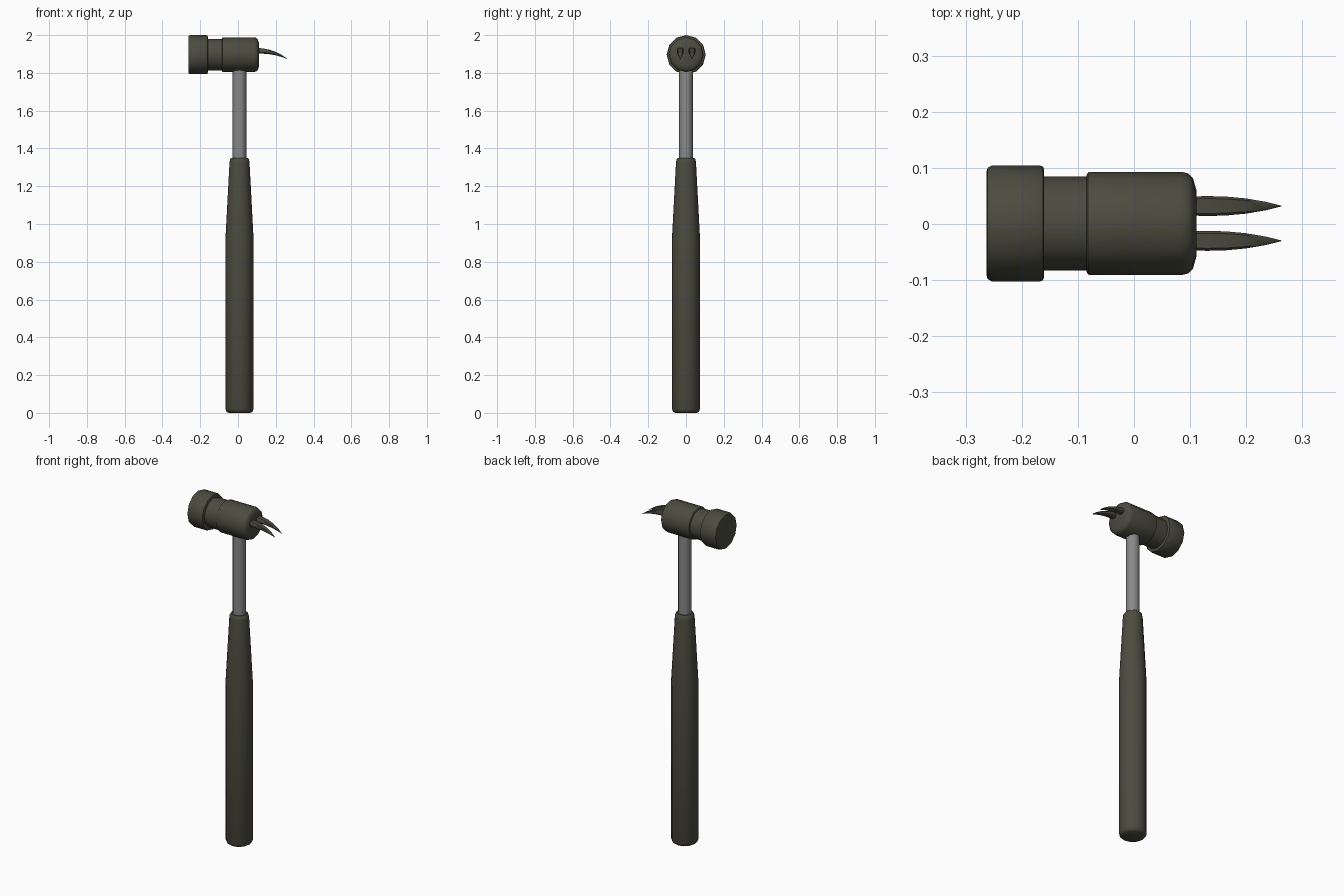
import bpy, bmesh, math
from mathutils import Vector

if "Cube" in bpy.data.objects:
    bpy.data.objects.remove(bpy.data.objects["Cube"])


def material(name, rgb):
    m = bpy.data.materials.new(name)
    m.diffuse_color = (*rgb, 1.0)
    m.use_nodes = True
    m.node_tree.nodes["Principled BSDF"].inputs["Base Color"].default_value = m.diffuse_color
    return m


OLIVE = material("dark olive", (0.072, 0.071, 0.050))
STEEL = material("grey steel", (0.25, 0.25, 0.25))


def loft(name, rings, mat, angle=40):
    """Skin a list of equal-length closed rings, capping both ends."""
    bm = bmesh.new()
    rows = [[bm.verts.new(p) for p in ring] for ring in rings]
    n = len(rows[0])
    for a, b in zip(rows, rows[1:]):
        for i in range(n):
            j = (i + 1) % n
            bm.faces.new((a[i], a[j], b[j], b[i]))
    bm.faces.new(rows[0][::-1])
    bm.faces.new(rows[-1])
    bmesh.ops.recalc_face_normals(bm, faces=bm.faces)
    me = bpy.data.meshes.new(name)
    bm.to_mesh(me)
    bm.free()
    me.materials.append(mat)
    ob = bpy.data.objects.new(name, me)
    bpy.context.collection.objects.link(ob)
    bpy.ops.object.select_all(action='DESELECT')
    ob.select_set(True)
    bpy.context.view_layer.objects.active = ob
    bpy.ops.object.shade_smooth_by_angle(angle=math.radians(angle))
    return ob


def turned(name, profile, mat, origin, axis, sides=12):
    """Revolve (distance, radius) pairs about the x or z axis."""
    rings = []
    for d, r in profile:
        ring = []
        for i in range(sides):
            t = 2 * math.pi * i / sides
            c, s = r * math.cos(t), r * math.sin(t)
            ring.append(Vector(origin) + Vector((d, c, s) if axis == 'x' else (c, s, d)))
        rings.append(ring)
    return loft(name, rings, mat)


# Handle: tapered grip and steel shaft
HX = 0.008
turned("grip", [(0, 0.058), (0.006, 0.068), (0.02, 0.074), (0.93, 0.074),
                (1.325, 0.053), (1.342, 0.050), (1.35, 0.043)], OLIVE, (HX, 0, 0), 'z')
turned("shaft", [(1.30, 0.036), (1.86, 0.036)], STEEL, (HX, 0, 0), 'z')

# Head: striking face, neck and body along x
HEAD = (0, 0.001, 1.8965)
turned("striking_face", [(-0.263, 0.092), (-0.261, 0.099), (-0.253, 0.1035),
                         (-0.168, 0.1035), (-0.162, 0.101), (-0.16, 0.095)],
       OLIVE, HEAD, 'x')
turned("neck", [(-0.17, 0.084), (-0.07, 0.084)], OLIVE, HEAD, 'x')
turned("head_body", [(-0.085, 0.085), (-0.082, 0.091), (-0.078, 0.092), (0.085, 0.092),
                     (0.097, 0.089), (0.105, 0.081), (0.111, 0.060)], OLIVE, HEAD, 'x')

# Pair of curved claws: (x, top z, bottom z, half width)
STATIONS = [(0.09, 1.932, 1.902, 0.0165), (0.13, 1.930, 1.902, 0.0178),
            (0.165, 1.923, 1.899, 0.0168), (0.20, 1.911, 1.893, 0.0135),
            (0.235, 1.893, 1.883, 0.0075), (0.263, 1.873, 1.872, 0.0006)]
SECTION = [(1, 0.6), (0.75, 1), (-0.75, 1), (-1, 0.6),
           (-1, -0.5), (-0.6, -1), (0.6, -1), (1, -0.5)]
for side, label in ((-1, "front"), (1, "back")):
    rings = [[(x, 0.001 + side * 0.031 + u * w, (top + bot) / 2 + v * (top - bot) / 2)
              for u, v in SECTION] for x, top, bot, w in STATIONS]
    loft("claw_" + label, rings, OLIVE)
